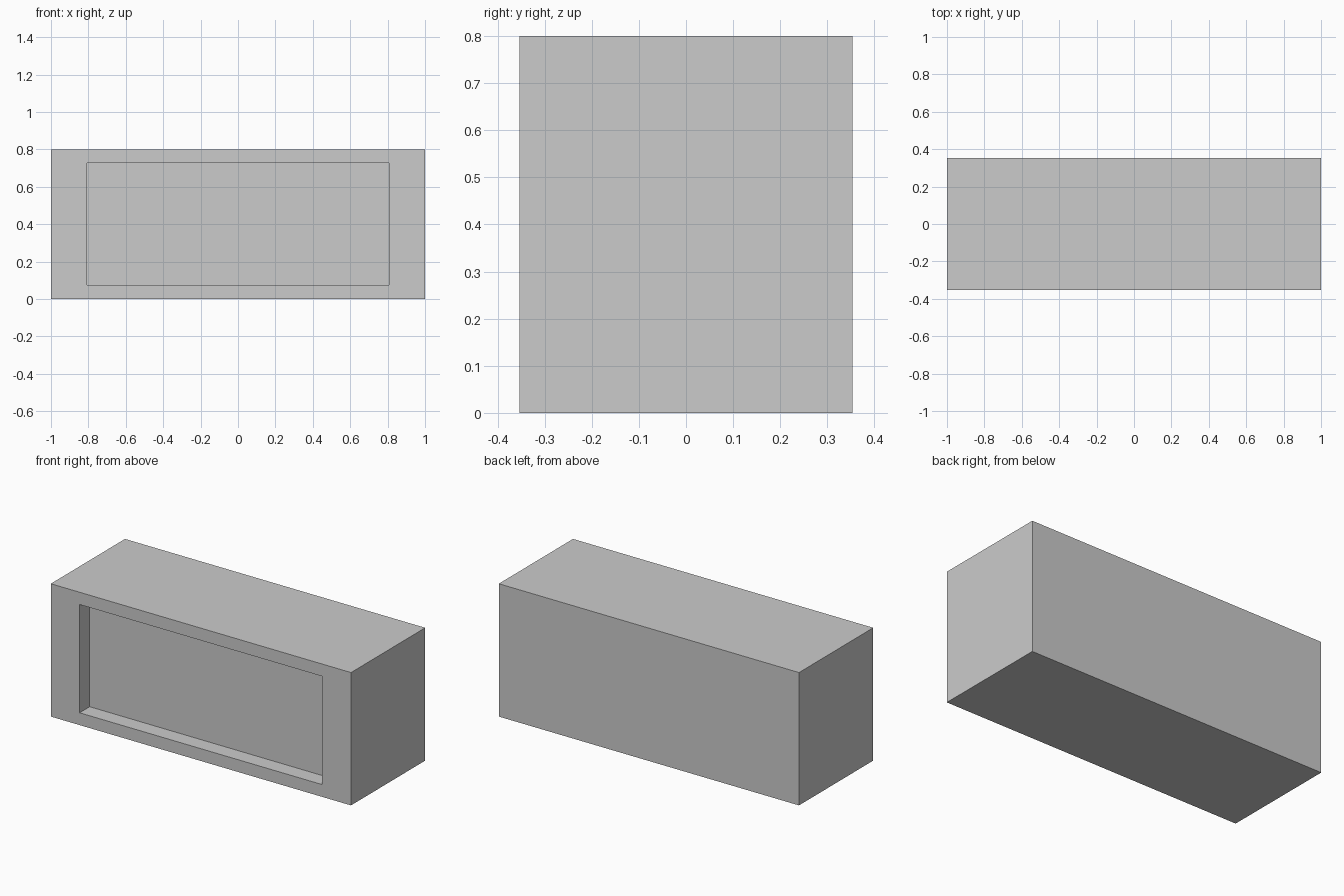
import bpy, bmesh

if "Cube" in bpy.data.objects:
    bpy.data.objects.remove(bpy.data.objects["Cube"])

HALF_W, HALF_D, H = 1.0, 0.353, 0.80
OPEN_X, OPEN_Z0, OPEN_Z1 = 0.808, 0.074, 0.726
DEPTH = 0.096


def rect(bm, hx, z0, z1, y):
    """Rectangular loop of vertices facing the front."""
    return [bm.verts.new((x, y, z)) for x, z in
            ((-hx, z0), (hx, z0), (hx, z1), (-hx, z1))]


def finish(name, bm):
    mesh = bpy.data.meshes.new(name)
    bm.to_mesh(mesh)
    bm.free()
    obj = bpy.data.objects.new(name, mesh)
    bpy.context.collection.objects.link(obj)
    return obj


# Casing: back wall, sides, front rim and recess walls
bm = bmesh.new()
loops = [rect(bm, HALF_W, 0, H, HALF_D),
         rect(bm, HALF_W, 0, H, -HALF_D),
         rect(bm, OPEN_X, OPEN_Z0, OPEN_Z1, -HALF_D),
         rect(bm, OPEN_X, OPEN_Z0, OPEN_Z1, -HALF_D + DEPTH)]
bm.faces.new(loops[0][::-1])
for a, b in zip(loops, loops[1:]):
    for i in range(4):
        j = (i + 1) % 4
        bm.faces.new((a[i], a[j], b[j], b[i]))
for f in bm.faces:
    f.normal_update()
# Orient every face outward, matching the back wall
bmesh.ops.recalc_face_normals(bm, faces=bm.faces[:])
bm.faces.ensure_lookup_table()
if bm.faces[0].normal.y < 0:
    bmesh.ops.reverse_faces(bm, faces=bm.faces[:])
finish("casing", bm)

# Lighter panel closing the recess
bm = bmesh.new()
bm.faces.new(rect(bm, OPEN_X, OPEN_Z0, OPEN_Z1, -HALF_D + DEPTH))
panel = finish("recessed_panel", bm)
light = bpy.data.materials.new("light_grey")
light.diffuse_color = (0.8, 0.8, 0.8, 1)
light.use_nodes = True
light.node_tree.nodes["Principled BSDF"].inputs["Base Color"].default_value = light.diffuse_color
panel.data.materials.append(light)
